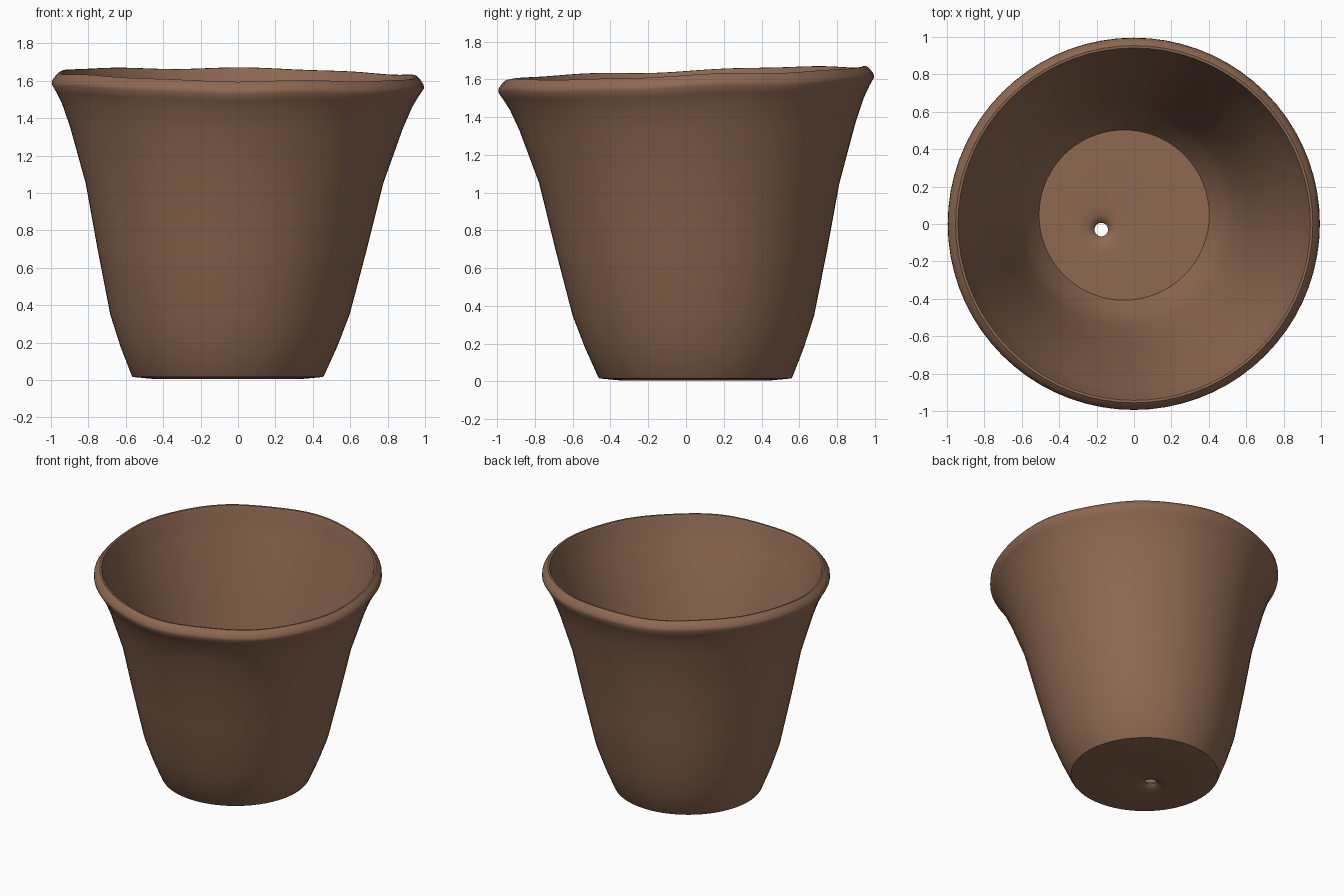
import bpy
import bmesh
import math

default_cube = bpy.data.objects.get("Cube")
if default_cube:
    bpy.data.objects.remove(default_cube, do_unlink=True)

SEGMENTS = 72
HEIGHT = 1.6
HOLE_CENTER = (-0.175, -0.03)


def make_material(name, color):
    material = bpy.data.materials.new(name)
    material.use_nodes = True
    material.diffuse_color = color
    material.node_tree.nodes["Principled BSDF"].inputs["Base Color"].default_value = color
    return material


def wall_point(angle, radius, z):
    """Point on the leaning wall; the mouth is tilted and slightly uneven."""
    lean = 1 - z / HEIGHT
    x = -0.055 * lean + radius * math.cos(angle)
    y = 0.05 * lean + radius * math.sin(angle)
    upper = max(0, min(1, (z - 1.1) / 0.45))
    wobble = 0.004 * math.sin(5 * angle + 1) + 0.003 * math.sin(9 * angle)
    return x, y, z + upper * (-0.015 * x + 0.035 * y + wobble)


def hole_point(angle, radius, z):
    """Point on a small ring around the off-centre drain hole."""
    return (HOLE_CENTER[0] + radius * math.cos(angle),
            HOLE_CENTER[1] + radius * math.sin(angle), z)


# Profile pieces as (radius, height), in order around the whole shell
underside_hole = [(0.036, 0.04), (0.045, 0.03), (0.075, 0.018), (0.13, 0.01)]
underside = [(0.38, 0.004), (0.508, 0.016)]
outer_wall = [(0.515, 0.025), (0.58, 0.18), (0.64, 0.35), (0.72, 0.7),
              (0.795, 1.05), (0.89, 1.35), (0.937, 1.47)]
lip = [(0.97, 1.53), (0.995, 1.57), (0.993, 1.59), (0.975, 1.615),
       (0.955, 1.633), (0.942, 1.632), (0.934, 1.61)]
inner_wall = [(0.92, 1.54), (0.89, 1.45), (0.845, 1.3), (0.75, 1.0),
              (0.665, 0.65), (0.585, 0.33), (0.53, 0.18)]
floor_edge = [(0.455, 0.07)]
floor_hole = [(0.13, 0.075), (0.075, 0.068), (0.045, 0.055)]

sections = [
    (hole_point, underside_hole),
    (wall_point, underside + outer_wall + lip + inner_wall + floor_edge),
    (hole_point, floor_hole),
]

# Loft all rings into one closed shell, so that the hole goes right through
bm = bmesh.new()
rings = []
for place, profile in sections:
    for radius, z in profile:
        rings.append([bm.verts.new(place(2 * math.pi * i / SEGMENTS, radius, z))
                      for i in range(SEGMENTS)])
for index, ring in enumerate(rings):
    following = rings[(index + 1) % len(rings)]
    for i in range(SEGMENTS):
        j = (i + 1) % SEGMENTS
        bm.faces.new((ring[i], ring[j], following[j], following[i]))
bmesh.ops.recalc_face_normals(bm, faces=bm.faces)

mesh = bpy.data.meshes.new("flower_pot")
bm.to_mesh(mesh)
bm.free()
mesh.materials.append(make_material("brown clay", (0.27, 0.14, 0.083, 1)))
pot = bpy.data.objects.new("flower_pot", mesh)
bpy.context.collection.objects.link(pot)

# Smooth sides with crisp edges at the foot and the floor
bpy.ops.object.select_all(action="DESELECT")
pot.select_set(True)
bpy.context.view_layer.objects.active = pot
bpy.ops.object.shade_smooth_by_angle(angle=math.radians(42))
